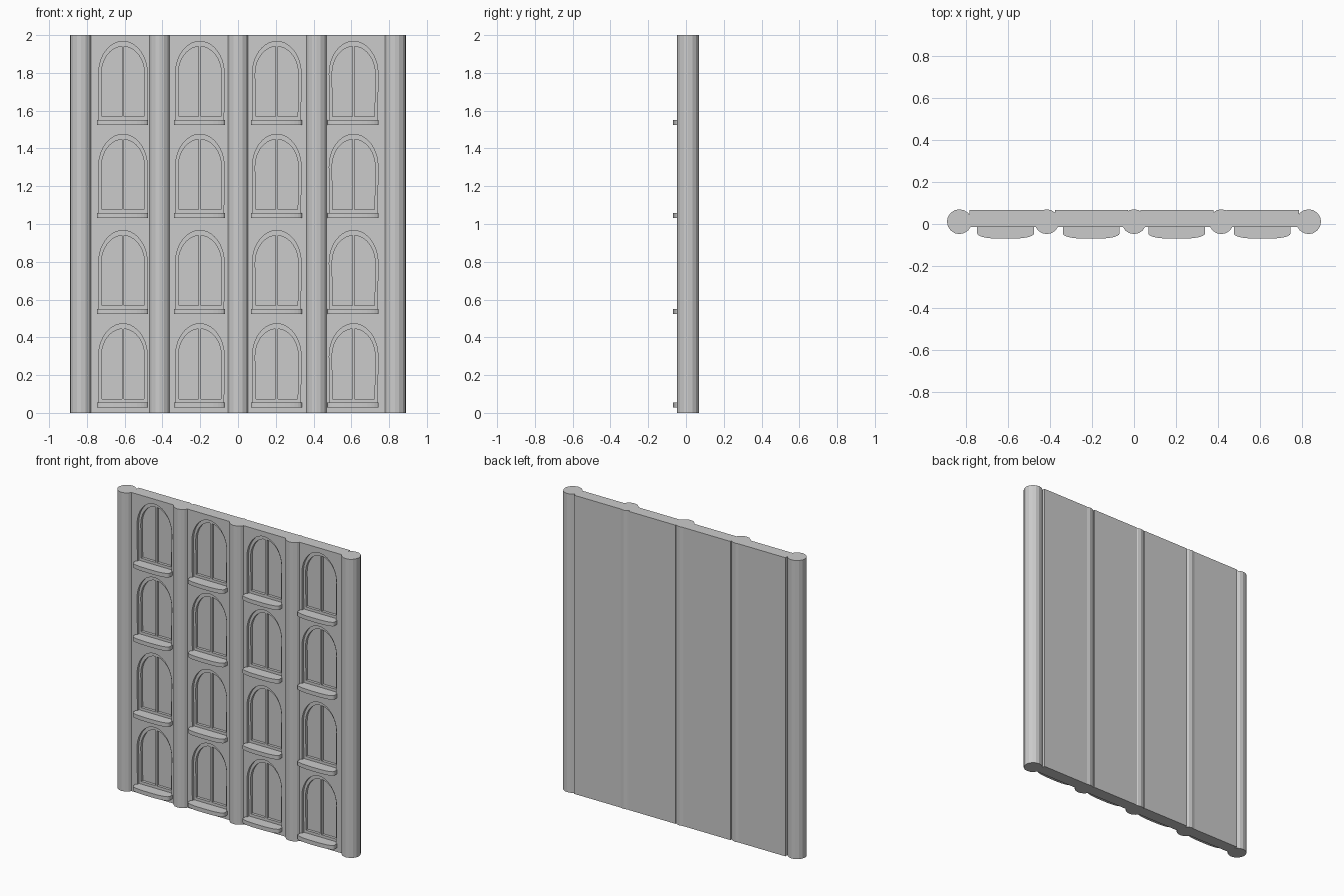
import bpy, bmesh, math

if "Cube" in bpy.data.objects:
    bpy.data.objects.remove(bpy.data.objects["Cube"])

stone = bpy.data.materials.new("grey_stone")
stone.diffuse_color = (0.6, 0.6, 0.6, 1)
stone.use_nodes = True
stone.node_tree.nodes["Principled BSDF"].inputs["Base Color"].default_value = stone.diffuse_color

FRONT, BACK = -0.015, 0.066
ROWS = [0.0, 0.494, 1.003, 1.495]                 # height of each storey
BAYS = [-0.609 + 0.407 * i for i in range(4)]     # bay centres


def prism(bm, pts, a, b, axis):
    """Extrude a 2D outline from a to b along z (xy outline) or y (xz outline)."""
    put = (lambda p, d: (p[0], p[1], d)) if axis == "z" else (lambda p, d: (p[0], d, p[1]))
    lo = [bm.verts.new(put(p, a)) for p in pts]
    hi = [bm.verts.new(put(p, b)) for p in pts]
    bm.faces.new(lo)
    bm.faces.new(hi[::-1])
    n = len(pts)
    for i in range(n):
        j = (i + 1) % n
        bm.faces.new((lo[i], hi[i], hi[j], lo[j]))


def make(name, bm):
    bmesh.ops.recalc_face_normals(bm, faces=bm.faces)
    me = bpy.data.meshes.new(name)
    bm.to_mesh(me)
    bm.free()
    me.materials.append(stone)
    ob = bpy.data.objects.new(name, me)
    bpy.context.collection.objects.link(ob)
    return ob


def arch(hw, bottom, spring, rise, t0, t1, n):
    """Points along an elliptical arch head between two angles."""
    return [(hw * math.cos(t0 + (t1 - t0) * i / n),
             spring + rise * math.sin(t0 + (t1 - t0) * i / n)) for i in range(n + 1)]


# wall panel, one bay wide
bm = bmesh.new()
w = 0.173
prism(bm, [(-w, 0), (w, 0), (w, 2), (-w, 2)], FRONT, BACK, "y")
panel = make("wall_panel_1", bm)

# window recess cutter: full arch
bm = bmesh.new()
for z in ROWS:
    pts = [(-0.126, 0.05), (0.126, 0.05)] + arch(0.129, 0, 0.30, 0.172, 0, math.pi, 20)
    prism(bm, [(x, y + z) for x, y in pts], FRONT - 0.03, FRONT + 0.018, "y")
recess = make("recess_cutter", bm)

# glass pane cutter: two half arches with a mullion left between
bm = bmesh.new()
m, hw = 0.006, 0.114
for z in ROWS:
    for s in (-1, 1):
        pts = [(m, 0.074), (hw - 0.003, 0.074)] + arch(hw, 0, 0.30, 0.145, 0, math.acos(m / hw), 10)
        prism(bm, [(s * x, y + z) for x, y in pts], FRONT - 0.03, FRONT + 0.036, "y")
panes = make("pane_cutter", bm)

# carve the windows
bpy.context.view_layer.objects.active = panel
for cutter in (recess, panes):
    mod = panel.modifiers.new("cut", "BOOLEAN")
    mod.operation = "DIFFERENCE"
    mod.solver = "EXACT"
    mod.object = cutter
    bpy.ops.object.modifier_apply(modifier=mod.name)
for cutter in (recess, panes):
    bpy.data.objects.remove(cutter)

# repeat the panel across the bays
panel.location.x = BAYS[0]
for i, x in enumerate(BAYS[1:], 2):
    p = bpy.data.objects.new(f"wall_panel_{i}", panel.data)
    p.location.x = x
    bpy.context.collection.objects.link(p)

# bowed window sills
bm = bmesh.new()
curve = [(0.135 * math.copysign(abs(math.cos(t)) ** 0.7, math.cos(t)),
          -0.045 - 0.025 * math.sin(t)) for t in (math.pi * i / 14 for i in range(15))]
for x in BAYS:
    for z in ROWS:
        pts = [(-0.135, FRONT + 0.018), (0.135, FRONT + 0.018)] + curve
        prism(bm, [(x - 0.002 + a, b) for a, b in pts], z + 0.029, z + 0.056, "z")
make("window_sills", bm)

# round columns between the bays
N, R = 16, 0.059
for i in range(5):
    bm = bmesh.new()
    cx = -0.831 + 0.4155 * i
    pts = [(cx + R * math.cos(math.tau * k / N), 0.011 + R * math.sin(math.tau * k / N)) for k in range(N)]
    prism(bm, pts, 0, 2, "z")
    make(f"column_{i + 1}", bm)
